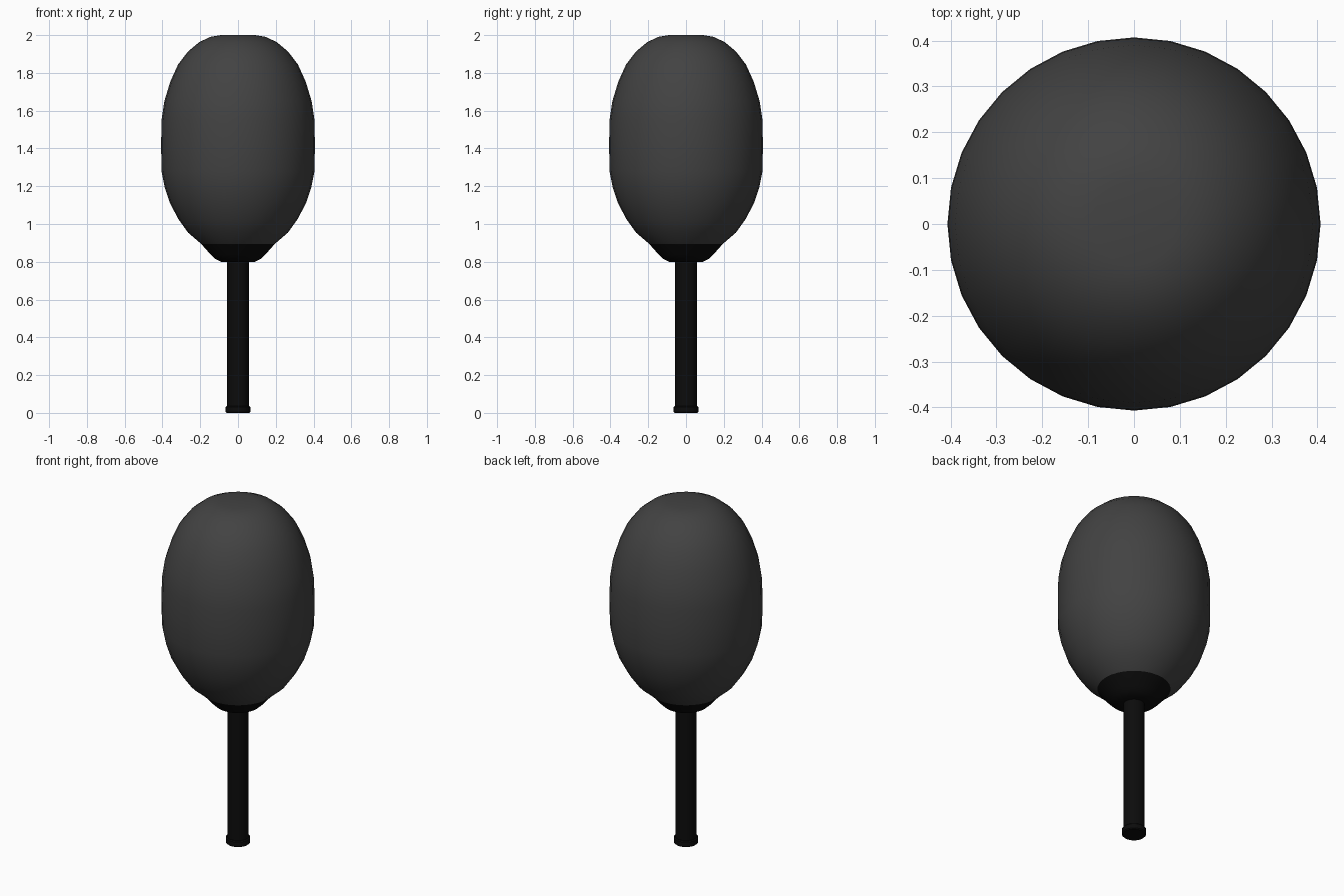
import bpy, bmesh, math

if "Cube" in bpy.data.objects:
    bpy.data.objects.remove(bpy.data.objects["Cube"])


def material(name, rgb):
    m = bpy.data.materials.new(name)
    m.diffuse_color = (*rgb, 1)
    m.use_nodes = True
    m.node_tree.nodes["Principled BSDF"].inputs["Base Color"].default_value = m.diffuse_color
    return m


def lathe(name, profile, mat, sides=32, angle=35):
    """Revolve (radius, z) points about the z axis; radius 0 closes an end."""
    bm = bmesh.new()
    rings = []
    for r, z in profile:
        n = 1 if r == 0 else sides
        rings.append([bm.verts.new((r * math.cos(2 * math.pi * i / sides),
                                    r * math.sin(2 * math.pi * i / sides), z))
                      for i in range(n)])
    for a, b in zip(rings, rings[1:]):
        for i in range(sides):
            j = (i + 1) % sides
            quad = [a[i % len(a)], a[j % len(a)], b[j % len(b)], b[i % len(b)]]
            bm.faces.new(list(dict.fromkeys(quad)))
    bmesh.ops.recalc_face_normals(bm, faces=bm.faces)
    mesh = bpy.data.meshes.new(name)
    bm.to_mesh(mesh)
    bm.free()
    mesh.materials.append(mat)
    ob = bpy.data.objects.new(name, mesh)
    bpy.context.collection.objects.link(ob)
    bpy.ops.object.select_all(action='DESELECT')
    ob.select_set(True)
    bpy.context.view_layer.objects.active = ob
    bpy.ops.object.shade_smooth_by_angle(angle=math.radians(angle))
    return ob


foam = material("dark grey foam", (0.055, 0.055, 0.055))
black = material("black", (0.0035, 0.0035, 0.0035))

# Foam windscreen, open at the bottom where the collar meets it
lathe("foam_windscreen", [
    (0.195, 0.895), (0.265, 0.955), (0.315, 1.025), (0.36, 1.11),
    (0.388, 1.195), (0.405, 1.28), (0.407, 1.415), (0.405, 1.55),
    (0.39, 1.65), (0.358, 1.755), (0.317, 1.845), (0.265, 1.913),
    (0.205, 1.963), (0.145, 1.991), (0.09, 2.0), (0, 2.0)], foam, angle=60)

# Collar under the foam
lathe("collar", [(0.195, 0.895), (0.143, 0.836), (0.12, 0.815),
                 (0.09, 0.80), (0, 0.80)], black, angle=60)

# Handle tube
lathe("handle", [(0, 0.80), (0.057, 0.80), (0.057, 0.03), (0, 0.03)], black)

# End cap with softened edges
lathe("end_cap", [(0, 0.036), (0.06, 0.036), (0.065, 0.031), (0.065, 0.005),
                  (0.06, 0), (0, 0)], black)
